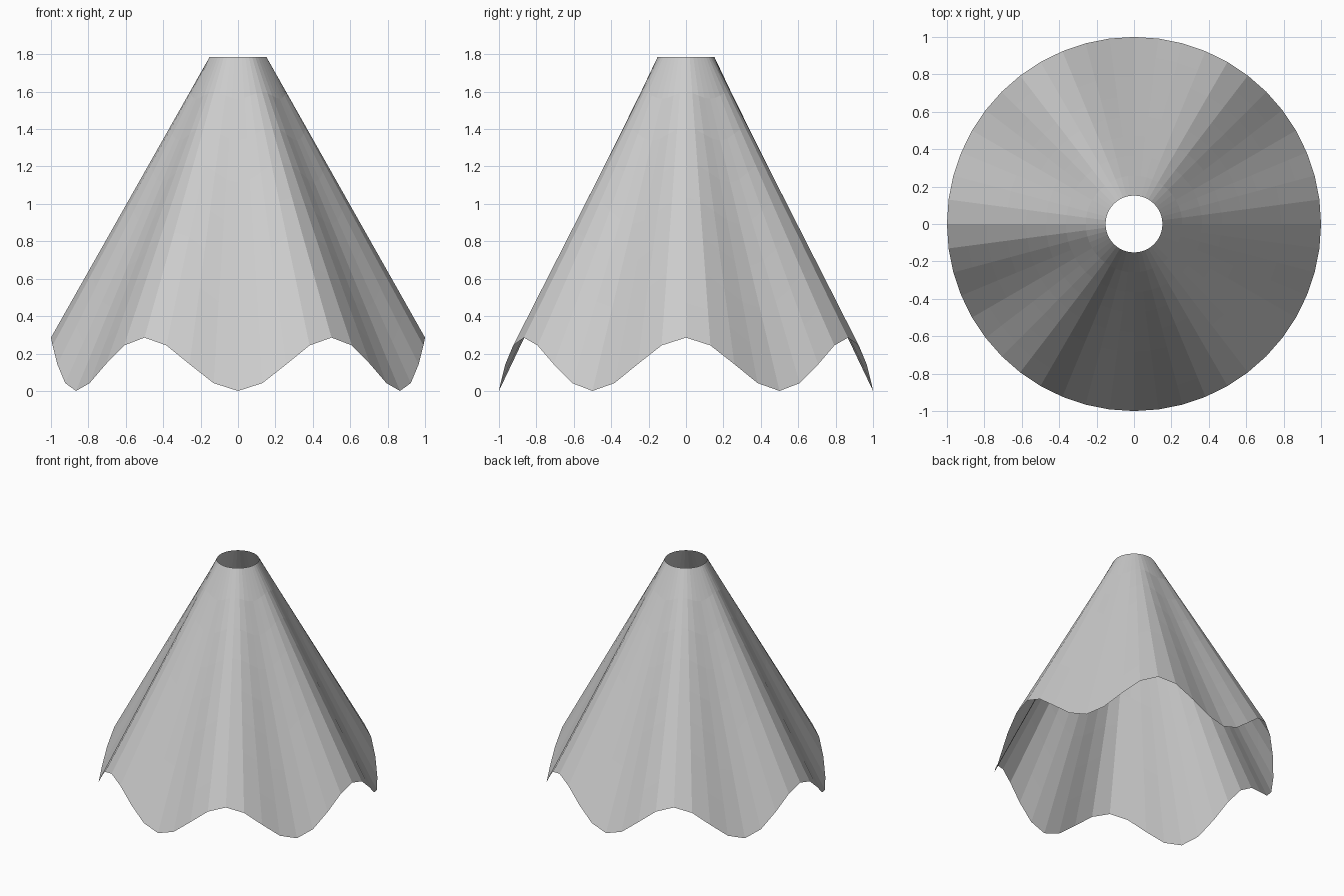
import bpy
import bmesh
from math import sin, cos, pi

cube = bpy.data.objects.get("Cube")
if cube:
    bpy.data.objects.remove(cube)

SEGMENTS = 48
RINGS = 8
TOP_RADIUS, HEIGHT = 0.152, 1.785
WAVES, WAVE_HEIGHT = 6, 0.285

grey = bpy.data.materials.new("light grey")
grey.use_nodes = True
colour = (0.6, 0.6, 0.6, 1)
grey.diffuse_color = colour
grey.node_tree.nodes["Principled BSDF"].inputs["Base Color"].default_value = colour

# Thin open cone: straight ribs run from the round collar to the wavy hem
bm = bmesh.new()
rings = []
for r in range(RINGS + 1):
    t = r / RINGS
    radius = TOP_RADIUS + (1 - TOP_RADIUS) * t
    ring = []
    for s in range(SEGMENTS):
        a = 2 * pi * s / SEGMENTS
        hem = WAVE_HEIGHT * (1 - cos(WAVES * a)) / 2
        ring.append(bm.verts.new((radius * sin(a), -radius * cos(a),
                                  HEIGHT + (hem - HEIGHT) * t)))
    rings.append(ring)
for upper, lower in zip(rings, rings[1:]):
    for s in range(SEGMENTS):
        n = (s + 1) % SEGMENTS
        bm.faces.new((upper[s], lower[s], lower[n], upper[n]))

mesh = bpy.data.meshes.new("wavy_cone_shade")
bm.to_mesh(mesh)
bm.free()
mesh.materials.append(grey)
shade = bpy.data.objects.new("wavy_cone_shade", mesh)
bpy.context.collection.objects.link(shade)
